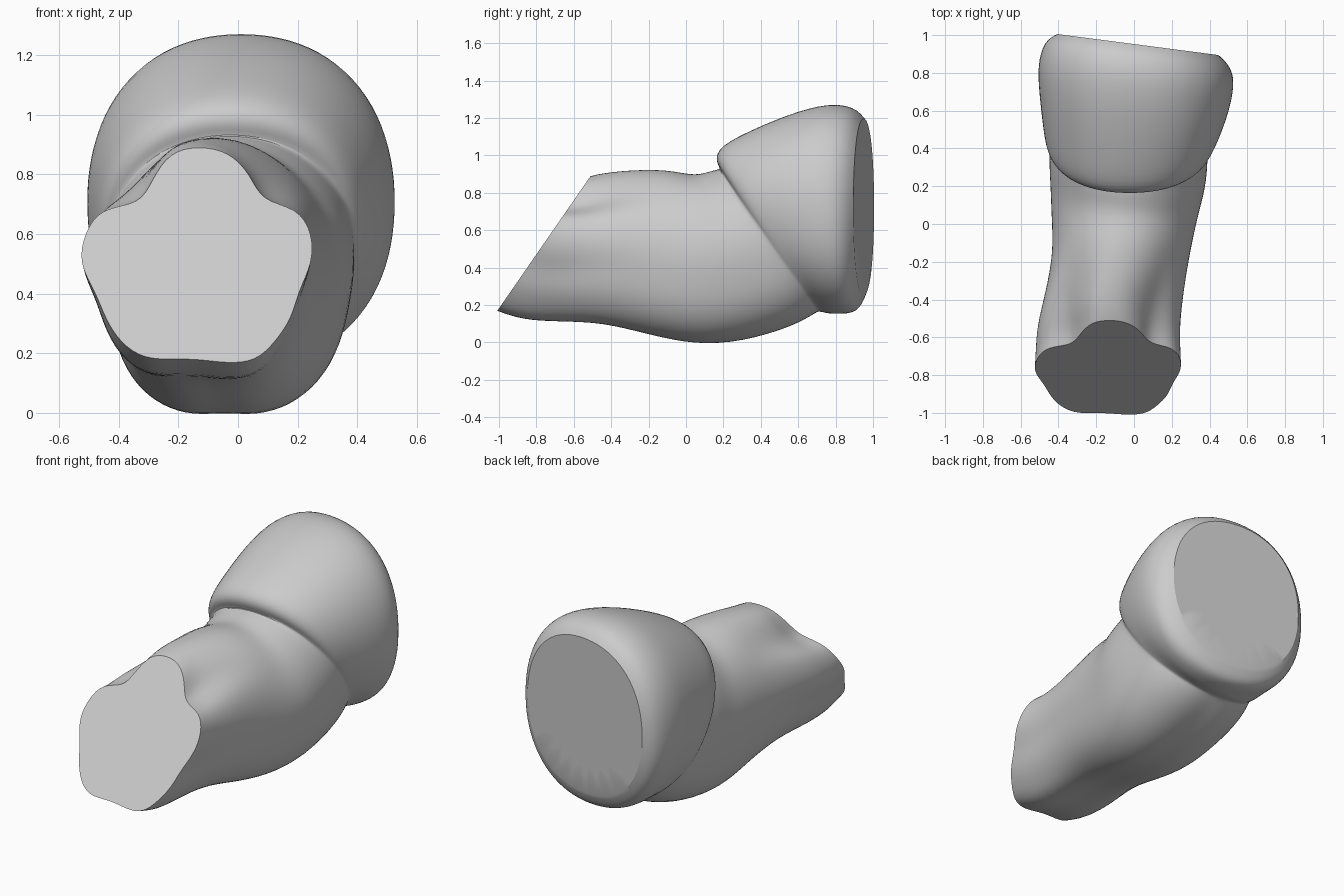
import bpy
import bmesh
from math import sin, cos, pi, exp

cube = bpy.data.objects.get("Cube")
if cube:
    bpy.data.objects.remove(cube, do_unlink=True)

grey = bpy.data.materials.new("plain grey")
grey.use_nodes = True
GREY = (0.6, 0.6, 0.6, 1)
grey.diffuse_color = GREY
grey.node_tree.nodes["Principled BSDF"].inputs["Base Color"].default_value = GREY

# Lobed outline of the cut end: radius every 15 degrees, from the top towards +x
CUT = [.395, .39, .345, .295, .38, .395, .38, .345, .36, .365, .38, .345,
       .32, .33, .37, .375, .365, .36, .405, .40, .38, .28, .32, .39]
N = len(CUT)


def cut_shape(a, i):
    r = CUT[i] / 0.39
    return r * sin(a), r * cos(a)


def oval(a, power):
    return (abs(sin(a)) ** power + abs(cos(a)) ** power) ** (-1 / power)


def arm_shape(a, i):
    # oval, fuller below, with a groove underneath and a soft hollow on each side
    r = 1.02 * oval(a, 2.45 if cos(a) < -0.01 else 2.0)
    r -= 0.05 * exp(-((a - pi) / 0.2) ** 2)
    for side in (0.6 * pi, 1.4 * pi):
        r -= 0.03 * exp(-((a - side) / 0.25) ** 2)
    return r * sin(a), r * cos(a)


def sleeve_shape(a, i):
    r = oval(a, 2.25)
    return r * sin(a), r * cos(a)


SHAPES = [cut_shape, arm_shape, sleeve_shape]


def loft(name, rings):
    """Rings: y at bottom, y at top, centre x, half width, bottom z, top z, shape, yaw."""
    bm = bmesh.new()
    crease = bm.edges.layers.float.new("crease_edge")
    loops = []
    for yb, yt, cx, hw, zb, zt, shape, yaw in rings:
        k = min(int(shape), 1)
        mix = shape - k
        loop = []
        for i in range(N):
            a = 2 * pi * i / N
            (u0, v0), (u1, v1) = SHAPES[k](a, i), SHAPES[k + 1](a, i)
            u, v = u0 + (u1 - u0) * mix, v0 + (v1 - v0) * mix
            t = (v + 1) / 2
            y = yb + (yt - yb) * t - yaw * hw * u
            loop.append(bm.verts.new((cx + hw * u, y, zb + (zt - zb) * t)))
        loops.append(loop)
    for a, b in zip(loops, loops[1:]):
        for i in range(N):
            j = (i + 1) % N
            bm.faces.new((a[i], a[j], b[j], b[i]))
    # flat, hard-edged ends
    for loop in (loops[0], loops[-1]):
        for e in bm.faces.new(loop).edges:
            e[crease] = 1.0
    bmesh.ops.recalc_face_normals(bm, faces=bm.faces)
    mesh = bpy.data.meshes.new(name)
    bm.to_mesh(mesh)
    bm.free()
    mesh.materials.append(grey)
    ob = bpy.data.objects.new(name, mesh)
    bpy.context.collection.objects.link(ob)
    bpy.ops.object.select_all(action='DESELECT')
    ob.select_set(True)
    bpy.context.view_layer.objects.active = ob
    sub = ob.modifiers.new("smooth", 'SUBSURF')
    sub.levels = sub.render_levels = 2
    bpy.ops.object.modifier_apply(modifier=sub.name)
    bpy.ops.object.shade_smooth_by_angle(angle=0.45)


loft("arm_with_sleeve", [
    # bent limb, from the slanted cut end back to the sleeve
    (-1.05, -.51, -.13, .39, .11, .89, 0, 0),
    (-.90, -.47, -.13, .385, .06, .90, .08, 0),
    (-.70, -.40, -.13, .38, .065, .91, .3, 0),
    (-.45, -.28, -.10, .365, .08, .92, .65, 0),
    (-.20, -.10, -.065, .36, .035, .92, 1, 0),
    (.05, .03, -.05, .385, -.02, .89, 1, 0),
    (.30, .10, -.03, .41, -.005, .90, 1, 0),
    (.58, .16, -.03, .42, .08, .92, 1, 0),
    # fold under the rim
    (.70, .19, -.025, .415, .155, .925, 1.5, 0),
    # bulging sleeve with a slanted rim and a flat back
    (.71, .155, -.025, .43, .165, .97, 2, 0),
    (.75, .17, -.02, .455, .155, 1.05, 2, 0),
    (.78, .35, 0, .49, .15, 1.14, 2, 0),
    (.82, .55, .01, .515, .15, 1.225, 2, .02),
    (.86, .76, .01, .525, .15, 1.285, 2, .06),
    (.92, .90, .01, .49, .165, 1.265, 2, .12),
    (.95, .95, .02, .43, .25, 1.20, 2, .13),
])
